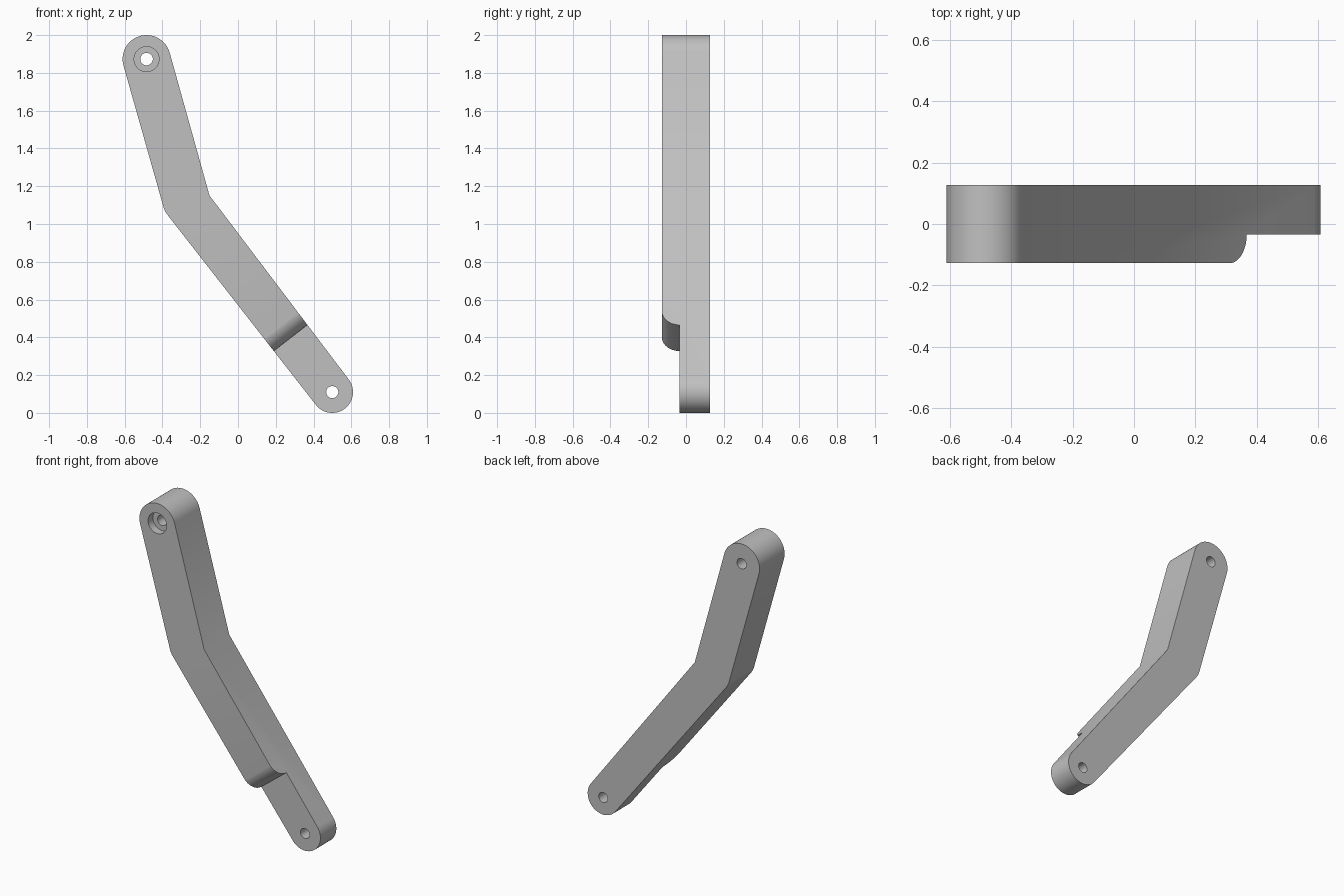
import bpy
import bmesh
from math import atan2, acos, cos, sin, pi, radians
from mathutils import Vector

cube = bpy.data.objects.get("Cube")
if cube:
    bpy.data.objects.remove(cube, do_unlink=True)

HALF = 0.127      # half thickness of the bar
LEDGE = -0.034    # front of the thinned lower end

grey = bpy.data.materials.new("grey")
grey.use_nodes = True
color = (0.53, 0.53, 0.53, 1)
grey.diffuse_color = color
grey.node_tree.nodes["Principled BSDF"].inputs["Base Color"].default_value = color


def prism(name, points, sweep):
    """Solid swept from a flat loop of 3D points."""
    bm = bmesh.new()
    face = bm.faces.new([bm.verts.new(p) for p in points])
    ext = bmesh.ops.extrude_face_region(bm, geom=[face])
    moved = [g for g in ext["geom"] if isinstance(g, bmesh.types.BMVert)]
    bmesh.ops.translate(bm, verts=moved, vec=sweep)
    bmesh.ops.recalc_face_normals(bm, faces=bm.faces)
    mesh = bpy.data.meshes.new(name)
    bm.to_mesh(mesh)
    bm.free()
    mesh.materials.append(grey)
    obj = bpy.data.objects.new(name, mesh)
    bpy.context.collection.objects.link(obj)
    return obj


def arc(center, r, a0, a1, n):
    return [center + r * Vector((cos(a), sin(a)))
            for a in (a0 + (a1 - a0) * i / n for i in range(n + 1))]


def tangent_angle(center, r, point, side):
    d = point - center
    return atan2(d.y, d.x) + side * acos(r / d.length)


def cylinder(name, center, r, y0, y1):
    loop = arc(center, r, 0, 2 * pi, 48)[:-1]
    return prism(name, [(p.x, y0, p.y) for p in loop], (0, y1 - y0, 0))


def cut(target, cutter):
    mod = target.modifiers.new("cut", "BOOLEAN")
    mod.operation = "DIFFERENCE"
    mod.solver = "EXACT"
    mod.object = cutter
    bpy.context.view_layer.objects.active = target
    bpy.ops.object.modifier_apply(modifier=mod.name)
    bpy.data.objects.remove(cutter, do_unlink=True)


# Bent bar outline: two rounded ends joined by tangents to the elbow corners
top, top_r = Vector((-0.484, 1.873)), 0.127
low, low_r = Vector((0.499, 0.11)), 0.11
inner, outer = Vector((-0.151, 1.151)), Vector((-0.388, 1.067))
t0 = tangent_angle(top, top_r, inner, 1)
t1 = tangent_angle(top, top_r, outer, -1) + 2 * pi
b0 = tangent_angle(low, low_r, outer, 1)
b1 = tangent_angle(low, low_r, inner, -1) + 2 * pi
b0 %= 2 * pi
n1, n2 = Vector((cos(t1), sin(t1))), Vector((cos(b0), sin(b0)))
elbow = outer - top_r * (n1 + n2) / (1 + n1.dot(n2))
outline = ([inner] + arc(top, top_r, t0, t1, 40)
           + arc(elbow, top_r, t1, b0, 8) + arc(low, low_r, b0, b1, 40))
bar = prism("bent_arm", [(p.x, -HALF, p.y) for p in outline], (0, 2 * HALF, 0))

# Thinned lower end with a rounded shoulder
across = Vector((0.79, 0, 0.613))
along = Vector((0.613, 0, -0.79))
start = Vector((0.279, 0, 0.397)) - across * 0.3
r = HALF + LEDGE + 0.001
profile = arc(Vector((-r, LEDGE)), r, 0, -pi / 2, 16)
profile += [Vector((-r, -0.3)), Vector((0.6, -0.3)), Vector((0.6, LEDGE))]
cut(bar, prism("ledge_cutter", [start + along * p.x + Vector((0, p.y, 0)) for p in profile],
               across * 0.6))

# Pivot holes and the counterbore at the top
cut(bar, cylinder("top_hole", top, 0.033, -0.3, 0.3))
cut(bar, cylinder("low_hole", low, 0.032, -0.3, 0.3))
cut(bar, cylinder("counterbore", top, 0.066, -0.3, -HALF + 0.05))

bpy.ops.object.select_all(action="DESELECT")
bar.select_set(True)
bpy.context.view_layer.objects.active = bar
bpy.ops.object.shade_smooth_by_angle(angle=radians(25))
